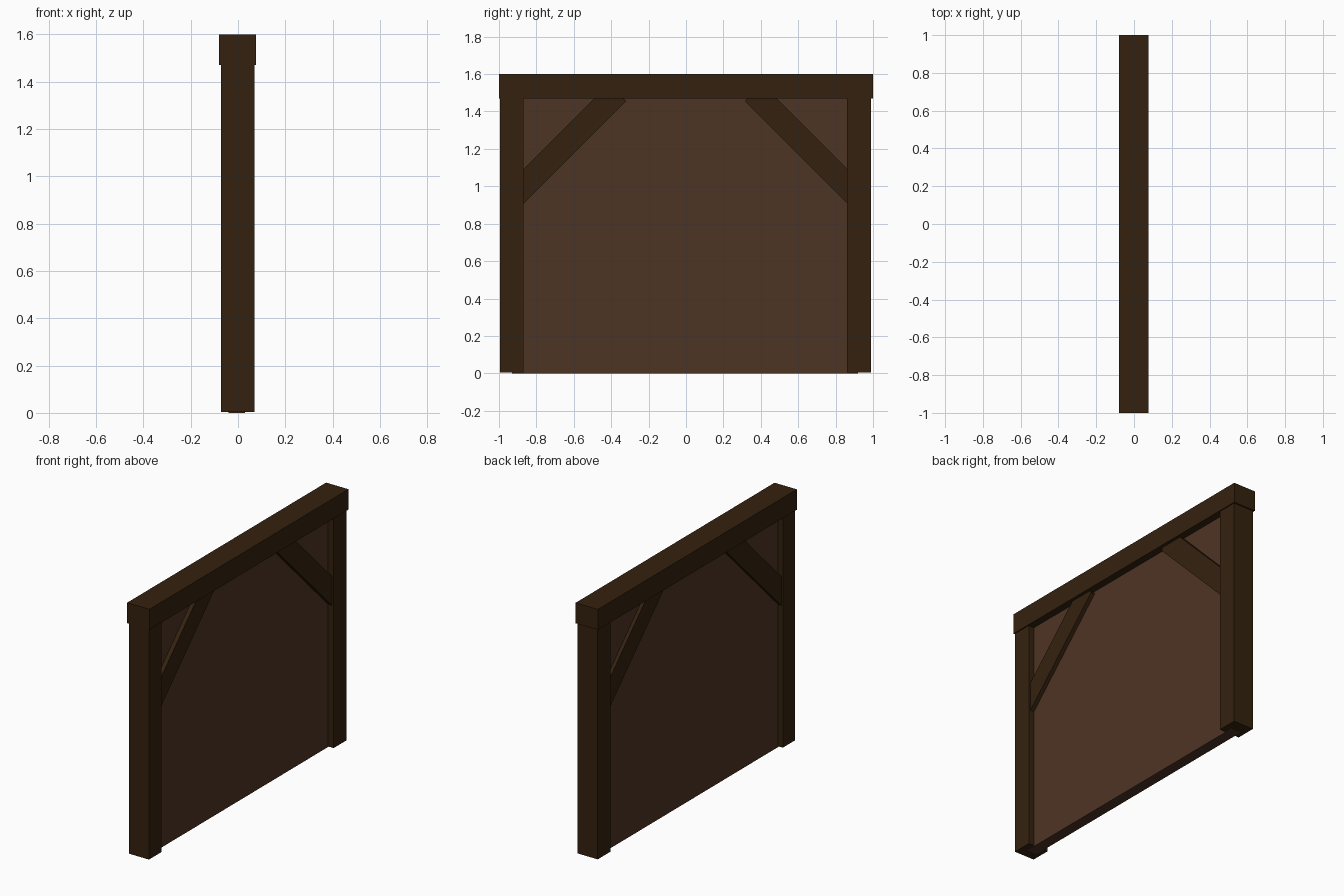
import bpy, math

if "Cube" in bpy.data.objects:
    bpy.data.objects.remove(bpy.data.objects["Cube"])


def material(name, rgb):
    m = bpy.data.materials.new(name)
    m.diffuse_color = (*rgb, 1)
    m.use_nodes = True
    m.node_tree.nodes["Principled BSDF"].inputs["Base Color"].default_value = m.diffuse_color
    return m


dark = material("dark timber", (0.034, 0.0155, 0.0045))
brown = material("brown board", (0.076, 0.034, 0.018))


def box(name, mat, x, y, z, tilt=0):
    """Box from (min, max) ranges, optionally tilted about the x axis."""
    bpy.ops.mesh.primitive_cube_add(size=1)
    o = bpy.context.object
    o.name = name
    o.location = [(a + b) / 2 for a, b in (x, y, z)]
    o.scale = [b - a for a, b in (x, y, z)]
    o.rotation_euler.x = tilt
    o.data.materials.append(mat)
    return o


# Infill panel
box("wall_panel", brown, (-0.04, 0.03), (-0.93, 0.92), (0, 1.5))

# Top beam
box("top_beam", dark, (-0.08, 0.077), (-1, 1), (1.47, 1.6))

# Posts
box("left_post", dark, (-0.072, 0.07), (-0.995, -0.87), (0.004, 1.52))
box("right_post", dark, (-0.072, 0.07), (0.862, 0.99), (0.004, 1.52))

# Diagonal braces at 45 degrees, ends buried in post and beam
for name, s, shift in (("left_brace", -1, 0), ("right_brace", 1, -0.005)):
    cy, cz = s * 0.653 + shift, 1.215
    h, w = 0.406, 0.0655
    box(name, dark, (-0.062, 0.057), (cy - h, cy + h), (cz - w, cz + w),
        -s * math.pi / 4)
